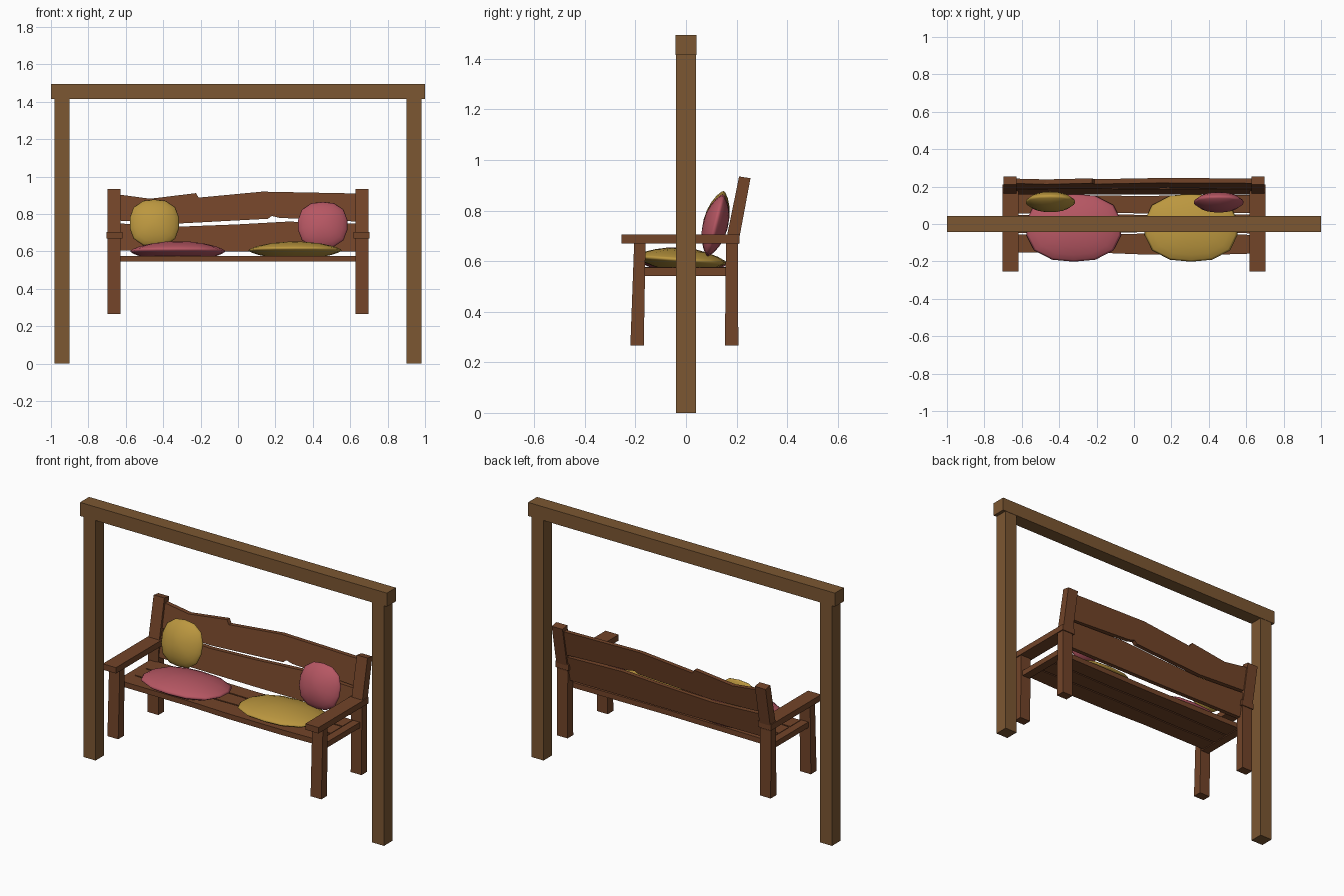
import bpy, bmesh, math
from mathutils import Matrix, Vector

if "Cube" in bpy.data.objects:
    bpy.data.objects.remove(bpy.data.objects["Cube"])


def material(name, rgb):
    m = bpy.data.materials.new(name)
    m.diffuse_color = (*rgb, 1)
    m.use_nodes = True
    m.node_tree.nodes["Principled BSDF"].inputs["Base Color"].default_value = m.diffuse_color
    return m


FRAME = material("frame_wood", (0.20, 0.095, 0.032))
WOOD = material("bench_wood", (0.17, 0.058, 0.022))
PINK = material("pink_cloth", (0.47, 0.095, 0.125))
GOLD = material("gold_cloth", (0.50, 0.31, 0.05))


def finish(name, bm, mat):
    bmesh.ops.recalc_face_normals(bm, faces=bm.faces)
    me = bpy.data.meshes.new(name)
    bm.to_mesh(me)
    bm.free()
    me.materials.append(mat)
    ob = bpy.data.objects.new(name, me)
    bpy.context.collection.objects.link(ob)
    return ob


def prism(name, outline, lo, hi, place, mat):
    """Extrude a 2D outline from lo to hi; place(u, v, w) gives xyz."""
    bm = bmesh.new()
    a = [bm.verts.new(place(u, v, lo)) for u, v in outline]
    b = [bm.verts.new(place(u, v, hi)) for u, v in outline]
    bm.faces.new(a)
    bm.faces.new(b[::-1])
    n = len(a)
    for i in range(n):
        j = (i + 1) % n
        bm.faces.new((a[j], a[i], b[i], b[j]))
    return finish(name, bm, mat)


def box(name, x, y, z, mat):
    return prism(name, [(x[0], y[0]), (x[1], y[0]), (x[1], y[1]), (x[0], y[1])],
                 z[0], z[1], lambda u, v, w: (u, v, w), mat)


def cushion(name, centre, radii, tilt, mat):
    """Squarish lens with a pinched rim."""
    bm = bmesh.new()
    bmesh.ops.create_uvsphere(bm, u_segments=14, v_segments=10, radius=1)
    for v in bm.verts:
        r = min(1, math.hypot(v.co.x, v.co.y))
        a = math.atan2(v.co.y, v.co.x)
        k = (abs(math.cos(a)) ** 2.5 + abs(math.sin(a)) ** 2.5) ** (-1 / 2.5)
        h = math.copysign((1 - r * r) ** 0.75, v.co.z) if r < 0.9999 else 0
        v.co = Vector((r * k * math.cos(a) * radii[0], r * k * math.sin(a) * radii[1], h * radii[2]))
    bm.transform(Matrix.Translation(centre) @ Matrix.Rotation(math.radians(tilt), 4, 'X'))
    for f in bm.faces:
        f.smooth = True
    return finish(name, bm, mat)


# Outer frame
for side, s in (("left", -1), ("right", 1)):
    box(f"frame_post_{side}", sorted((s * 0.90, s * 0.98)), (-0.04, 0.04), (0, 1.415), FRAME)
box("frame_beam", (-1, 1), (-0.042, 0.042), (1.415, 1.495), FRAME)

# Bench ends: legs, arms and seat rails
front_leg = [(-0.22, 0.267), (-0.167, 0.267), (-0.16, 0.672), (-0.205, 0.672)]
back_leg = [(0.154, 0.267), (0.207, 0.267), (0.205, 0.66), (0.255, 0.928), (0.21, 0.935), (0.158, 0.68)]
for side, s in (("left", -1), ("right", 1)):
    xs = sorted((s * 0.627, s * 0.697))
    side_on = lambda u, v, w: (w, u, v)
    prism(f"front_leg_{side}", front_leg, *xs, side_on, WOOD)
    prism(f"back_leg_{side}", back_leg, *xs, side_on, WOOD)
    box(f"armrest_{side}", sorted((s * 0.617, s * 0.703)), (-0.255, 0.212), (0.67, 0.705), WOOD)
    box(f"seat_rail_{side}", sorted((s * 0.635, s * 0.685)), (-0.17, 0.165), (0.541, 0.574), WOOD)

# Uneven seat slats
seat_slats = [
    [(-0.64, -0.152), (-0.2, -0.153), (0.05, -0.163), (0.4, -0.165), (0.64, -0.158),
     (0.64, -0.058), (0.1, -0.05), (-0.3, -0.06), (-0.64, -0.055)],
    [(-0.64, -0.047), (-0.3, -0.052), (0.1, -0.042), (0.64, -0.05),
     (0.64, 0.052), (0.2, 0.045), (-0.25, 0.055), (-0.64, 0.048)],
    [(-0.64, 0.056), (-0.25, 0.063), (0.2, 0.053), (0.64, 0.06),
     (0.64, 0.155), (0.0, 0.15), (-0.64, 0.16)],
]
for i, pts in enumerate(seat_slats):
    prism(f"seat_slat_{i + 1}", pts, 0.546, 0.577, lambda u, v, w: (u, v, w), WOOD)

# Uneven back slats, leaning with the back legs
back_slats = {
    "back_slat_upper": [(-0.64, 0.765), (-0.31, 0.75), (0.16, 0.775), (0.18, 0.79), (0.22, 0.78), (0.64, 0.76),
                        (0.64, 0.91), (0.13, 0.92), (-0.21, 0.888), (-0.225, 0.912), (-0.47, 0.882), (-0.64, 0.905)],
    "back_slat_lower": [(-0.64, 0.605), (0.0, 0.6), (0.64, 0.6), (0.64, 0.748), (0.27, 0.76),
                        (0.0, 0.745), (-0.31, 0.733), (-0.64, 0.75)],
}
for name, pts in back_slats.items():
    prism(name, pts, -0.013, 0.013, lambda u, v, w: (u, 0.18 + (v - 0.65) * 0.195 + w, v), WOOD)

# Cushions
cushion("seat_cushion_left", (-0.322, -0.02, 0.601), (0.255, 0.182, 0.053), -4, PINK)
cushion("seat_cushion_right", (0.305, -0.02, 0.606), (0.25, 0.182, 0.046), -4, GOLD)
cushion("back_cushion_left", (-0.447, 0.118, 0.752), (0.133, 0.13, 0.05), 76, GOLD)
cushion("back_cushion_right", (0.453, 0.116, 0.742), (0.133, 0.127, 0.05), 76, PINK)
